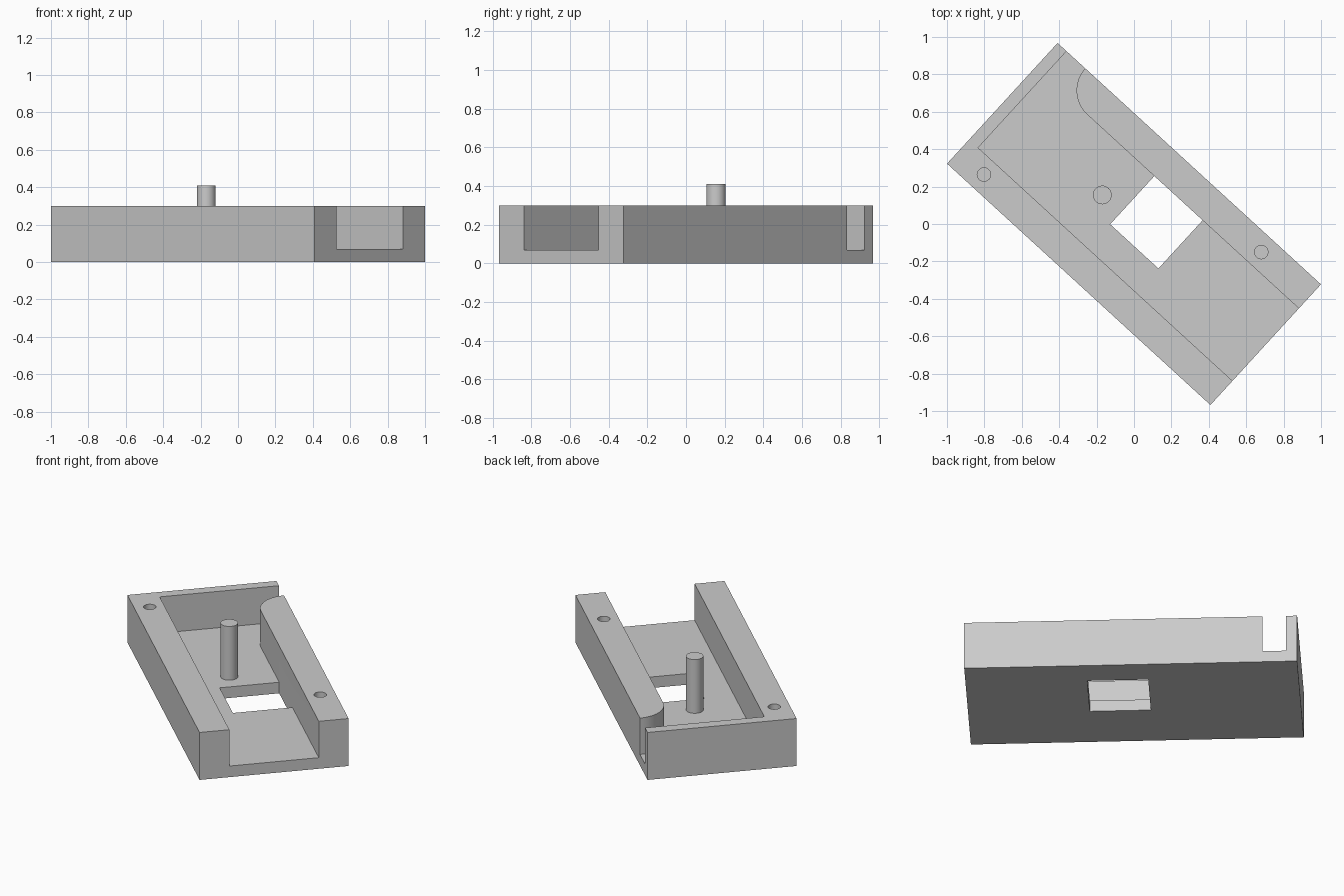
import bpy, bmesh
from math import radians, sin, cos, pi
from mathutils import Matrix

cube = bpy.data.objects.get("Cube")
if cube:
    bpy.data.objects.remove(cube, do_unlink=True)

LENGTH, WIDTH, HEIGHT = 1.91, 0.875, 0.3
FLOOR = 0.07                     # floor thickness
INNER = 0.2625                   # half width of the channel
TURN = Matrix.Rotation(radians(-42.5), 4, 'Z')

grey = bpy.data.materials.new("plain_grey")
grey.use_nodes = True
colour = (0.6, 0.6, 0.6, 1)
grey.diffuse_color = colour
grey.node_tree.nodes["Principled BSDF"].inputs["Base Color"].default_value = colour


def prism(name, outline, z0, z1):
    """Extrude a counter-clockwise outline, then turn it to the model's heading."""
    bm = bmesh.new()
    face = bm.faces.new([bm.verts.new((x, y, z0)) for x, y in outline])
    top = bmesh.ops.extrude_face_region(bm, geom=[face])["geom"]
    verts = [v for v in top if isinstance(v, bmesh.types.BMVert)]
    bmesh.ops.translate(bm, verts=verts, vec=(0, 0, z1 - z0))
    bmesh.ops.recalc_face_normals(bm, faces=bm.faces)
    bm.transform(TURN)
    mesh = bpy.data.meshes.new(name)
    bm.to_mesh(mesh)
    bm.free()
    mesh.materials.append(grey)
    ob = bpy.data.objects.new(name, mesh)
    bpy.context.collection.objects.link(ob)
    return ob


def rect(x0, x1, y0, y1):
    return [(x0, y0), (x1, y0), (x1, y1), (x0, y1)]


def arc(cx, cy, r, start, end, steps):
    return [(cx + r * cos(start + (end - start) * i / steps),
             cy + r * sin(start + (end - start) * i / steps)) for i in range(steps + 1)]


def circle(cx, cy, r, n=32):
    return arc(cx, cy, r, 0, 2 * pi, n)[:-1]


def activate(ob):
    bpy.ops.object.select_all(action='DESELECT')
    ob.select_set(True)
    bpy.context.view_layer.objects.active = ob


def cut(ob, cutter):
    cutter.hide_render = True
    mod = ob.modifiers.new("cut", 'BOOLEAN')
    mod.operation, mod.solver, mod.object = 'DIFFERENCE', 'EXACT', cutter
    activate(ob)
    bpy.ops.object.modifier_apply(modifier=mod.name)
    bpy.data.objects.remove(cutter, do_unlink=True)


# Solid block
half_l, half_w = LENGTH / 2, WIDTH / 2
tray = prism("tray", rect(-half_l, half_l, -half_w, half_w), 0, HEIGHT)

# Channel, open at one end, with a side exit past the rounded wall end
back = -0.89
radius = half_w - INNER
channel = [(back, -INNER), (1.2, -INNER), (1.2, INNER)]
channel += arc(-0.58, half_w, radius, 1.5 * pi, pi, 16)
channel += [(-0.58 - radius, 0.6), (back, 0.6)]
cut(tray, prism("channel_cutter", channel, FLOOR, 0.5))

# Square window through the floor, flush with one wall
cut(tray, prism("window_cutter", rect(-0.093, 0.257, -0.087, INNER), -0.1, 0.2))

# Blind screw holes in the wall tops
for x, y in ((-0.77, -0.347), (0.603, 0.349)):
    cut(tray, prism("screw_hole_cutter", circle(x, y, 0.036), HEIGHT - 0.175, 0.5))

# Upright pin on the floor
pin = prism("pin", circle(-0.23, 0, 0.05), FLOOR, 0.41)

for ob in (tray, pin):
    activate(ob)
    bpy.ops.object.shade_smooth_by_angle(angle=radians(30))
